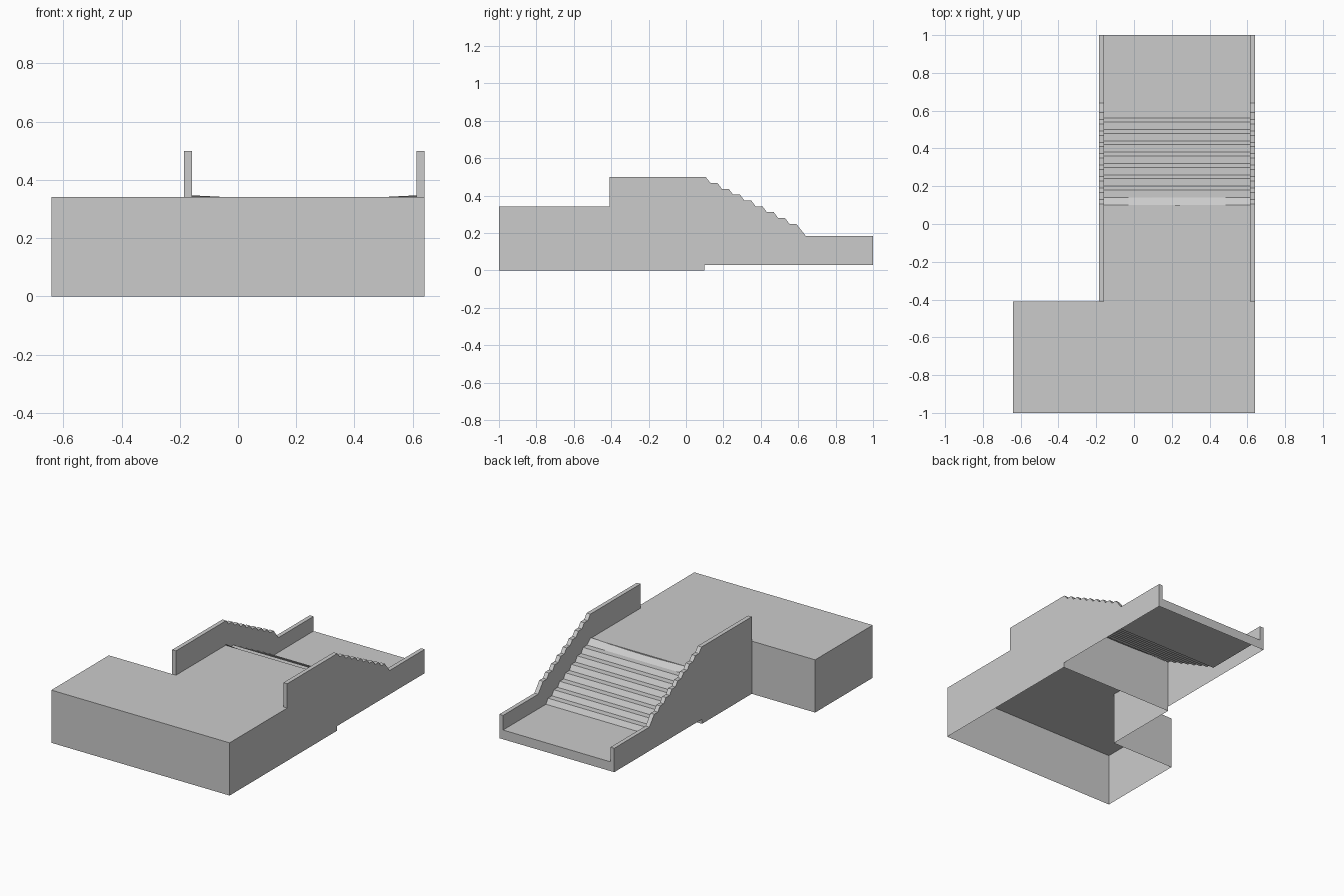
import bpy, bmesh

if "Cube" in bpy.data.objects:
    bpy.data.objects.remove(bpy.data.objects["Cube"])

XL, XR, RAIL = -0.185, 0.64, 0.027   # stair body sides and rail thickness
DECK, FLOOR, BASE = 0.342, 0.09, 0.03


def make(name, verts, faces, recalc=True):
    bm = bmesh.new()
    vs = [bm.verts.new(v) for v in verts]
    for f in faces:
        bm.faces.new([vs[i] for i in f])
    if recalc:
        bmesh.ops.recalc_face_normals(bm, faces=bm.faces)
    me = bpy.data.meshes.new(name)
    bm.to_mesh(me)
    bm.free()
    ob = bpy.data.objects.new(name, me)
    bpy.context.collection.objects.link(ob)
    return ob


# L-shaped landing: top and outer walls, open underneath
# (the two long sides of the stem belong to the rails)
outline = [(-0.64, -1), (XR, -1), (XR, -0.41), (XR, 0.1),
           (XL, 0.1), (XL, -0.41), (-0.64, -0.41)]
n = len(outline)
verts = [(x, y, 0) for x, y in outline] + [(x, y, DECK) for x, y in outline]
faces = [list(range(n, 2 * n))]
for i in range(n):
    if i not in (2, 4):
        j = (i + 1) % n
        faces.append([i, j, j + n, i + n])
make("landing", verts, faces)

# Stair profile: eight sloped risers and flat treads down to the lower floor
stair = [(0.1, 0.347)]
for i in range(8):
    y, z = 0.14 + 0.06 * i, 0.345 - 0.032 * (i + 1)
    stair.append((y, z))
    if i < 7:
        stair.append((y + 0.04, z))
stair.append((1, FLOOR))

# Stairs and lower floor: one sheet, top edge worn slightly in the middle
cols, x0, x1 = 6, XL + RAIL, XR - RAIL
verts = []
for k, (y, z) in enumerate(stair):
    for c in range(cols + 1):
        t = c / cols
        sag = 0.012 * 4 * t * (1 - t) if k == 0 else 0
        verts.append((x0 + (x1 - x0) * t, y, z - sag))
w = cols + 1
faces = [[r * w + c, r * w + c + 1, (r + 1) * w + c + 1, (r + 1) * w + c]
         for r in range(len(stair) - 1) for c in range(cols)]
make("stairs", verts, faces, recalc=False)

# End panel under the edge of the lower floor
make("floor_edge", [(XR, 1, BASE), (XL, 1, BASE), (XL, 1, FLOOR), (XR, 1, FLOOR)],
     [[0, 1, 2, 3]], recalc=False)

# Rail top profile, stepping down beside the stairs
top = [(-0.41, DECK), (-0.41, 0.5), (0.105, 0.5)]
for i in range(8):
    y, z = 0.131 + 0.0603 * i, 0.468 - 0.0313 * i
    top += [(y, z), (y + 0.037, z)]
top += [(0.64, 0.185), (1, 0.185), (1, FLOOR)]


# Rails: outer skin down to the base, inner skin down to the treads, capped along the top
def rail(name, outer, inner):
    m = len(top)
    verts = [(outer, y, z) for y, z in top] + [(inner, y, z) for y, z in top]
    faces = [[i, i + 1, m + i + 1, m + i] for i in range(m - 1)]
    skirt = [(1, BASE), (0.1, BASE), (0.1, 0), (-0.41, 0)]
    a = len(verts)
    verts += [(outer, y, z) for y, z in skirt]
    faces.append(list(range(m)) + list(range(a, a + len(skirt))))
    b = len(verts)
    lower = stair[-2::-1] + [(0.1, DECK)]
    verts += [(inner, y, z) for y, z in lower]
    faces.append(list(range(m, 2 * m)) + list(range(b, b + len(lower))))
    make(name, verts, faces)


rail("left_rail", XL, XL + RAIL)
rail("right_rail", XR, XR - RAIL)
